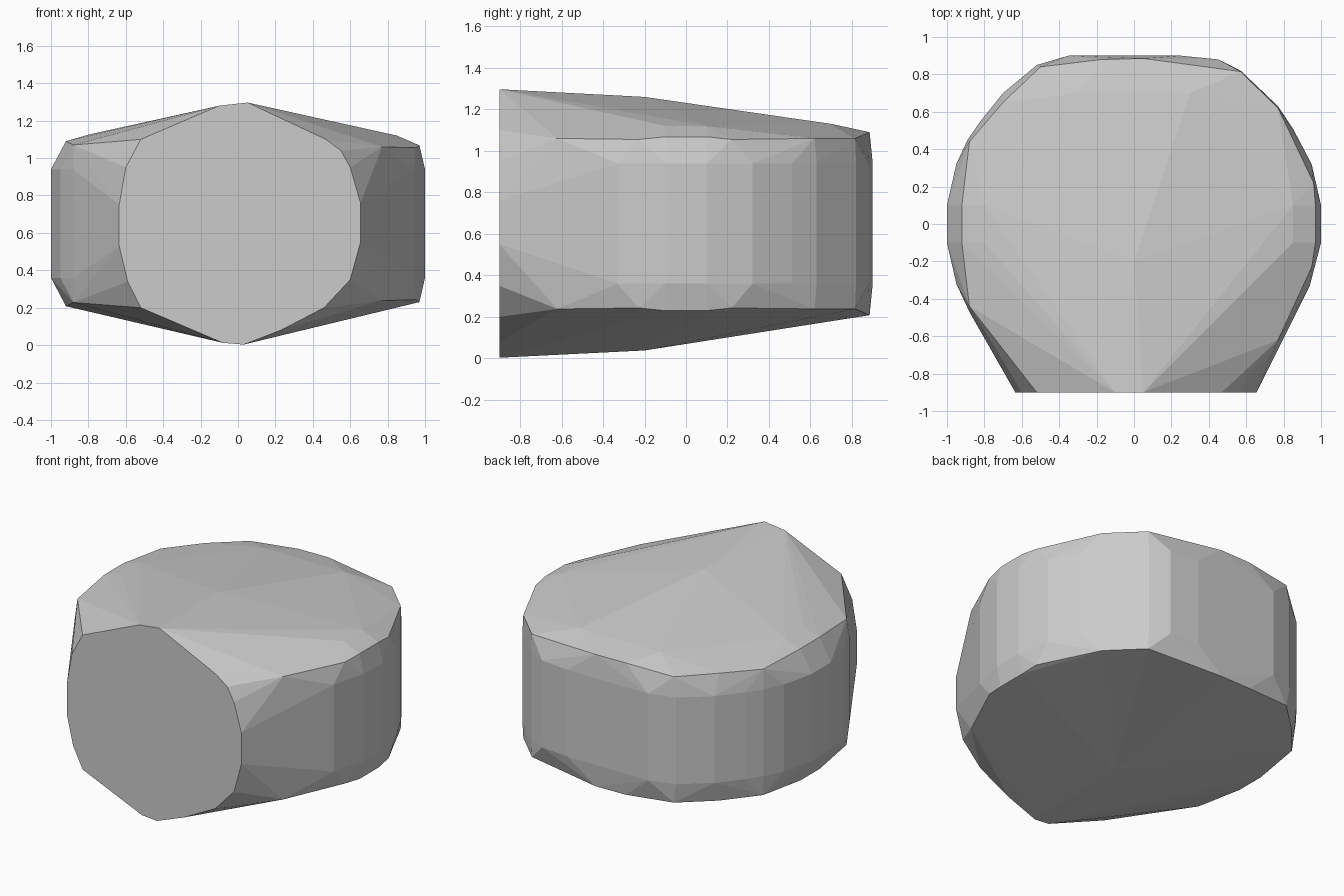
import bpy, bmesh

# Flat front face outline (x, z) at y = -0.9
FRONT = [(-.10, 1.28), (.05, 1.297), (.47, 1.10), (.55, 1.04), (.60, .95), (.655, .76),
         (.655, .55), (.60, .35), (.46, .20), (.23, .08), (.03, .003), (-.08, .012),
         (-.52, .20), (-.59, .34), (-.635, .53), (-.635, .75), (-.60, .95), (-.52, 1.10)]

# Widest outline of the side wall (x, y)
WALL = [(1, -.1), (1, .1), (.95, .32), (.85, .51), (.77, .63), (.57, .82), (.45, .88),
        (.25, .90), (-.35, .90), (-.52, .85), (-.70, .70), (-.82, .55), (-.89, .45),
        (-.95, .32), (-1, .1), (-1, -.1), (-.95, -.32), (-.88, -.47),
        (.94, -.33), (.78, -.62)]

# Rim where the wall meets the cap (x, y, z), mirrored for the underside
RIM = [(.97, -.1, 1.068), (.97, .1, 1.068), (.96, .22, 1.055), (.77, .62, 1.06),
       (.57, .815, 1.06), (.05, .885, 1.09), (-.17, .88, 1.09), (-.50, .84, 1.07),
       (-.70, .65, 1.075), (-.88, .44, 1.07), (-.92, .1, 1.09), (-.92, -.1, 1.09),
       (-.88, -.44, 1.07), (.95, -.23, 1.055), (.77, -.62, 1.06)]

# Raised points of the cap
CROWN = [(0, -.2, 1.26), (.85, -.1, 1.12), (.85, .1, 1.12),
         (-.80, -.1, 1.125), (-.80, .1, 1.125), (-.3, .7, 1.13), (.3, .7, 1.13)]

points = [(x, -.9, z) for x, z in FRONT]
points += [(x, y, z) for x, y in WALL for z in (.36, .94)]
points += RIM + CROWN
points += [(x, y, 1.298 - z) for x, y, z in RIM + CROWN[:1]]

# Faceted convex body
bm = bmesh.new()
for p in points:
    bm.verts.new(p)
hull = bmesh.ops.convex_hull(bm, input=bm.verts)
unused = {v for v in hull["geom_interior"] + hull["geom_unused"]
          if isinstance(v, bmesh.types.BMVert)}
bmesh.ops.delete(bm, geom=list(unused), context='VERTS')
bmesh.ops.dissolve_limit(bm, angle_limit=.01, verts=bm.verts, edges=bm.edges)
bmesh.ops.recalc_face_normals(bm, faces=bm.faces)

mesh = bpy.data.meshes.new("faceted_body")
bm.to_mesh(mesh)
bm.free()
body = bpy.data.objects.new("faceted_body", mesh)
bpy.context.collection.objects.link(body)
